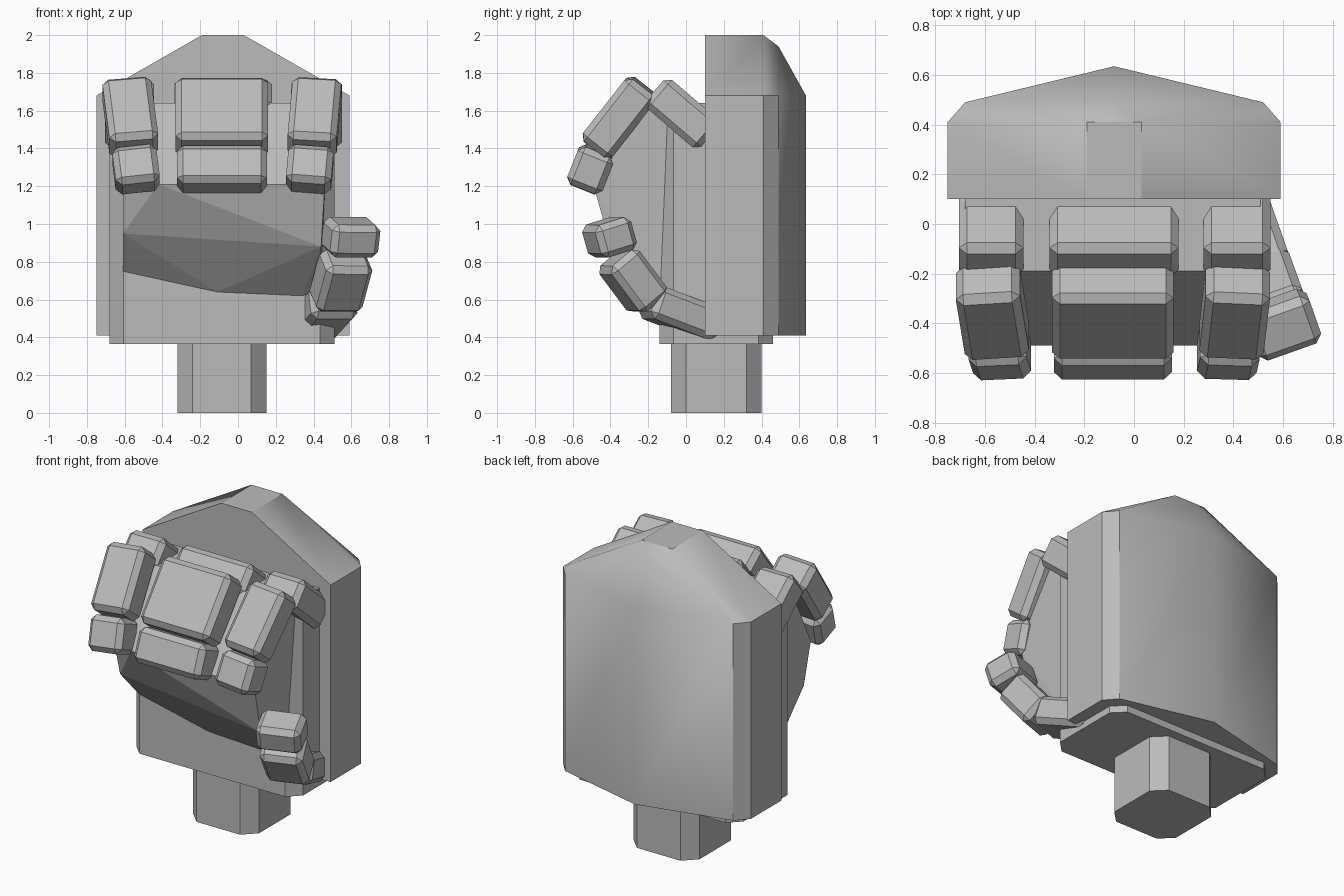
import bpy, bmesh
from mathutils import Vector, Matrix

cube = bpy.data.objects.get("Cube")
if cube:
    bpy.data.objects.remove(cube, do_unlink=True)

grey = bpy.data.materials.new("plain_grey")
grey.use_nodes = True
COLOUR = (0.5, 0.5, 0.5, 1)
grey.diffuse_color = COLOUR
grey.node_tree.nodes["Principled BSDF"].inputs["Base Color"].default_value = COLOUR


def finish(name, bm):
    bmesh.ops.recalc_face_normals(bm, faces=bm.faces)
    mesh = bpy.data.meshes.new(name)
    bm.to_mesh(mesh)
    bm.free()
    mesh.materials.append(grey)
    obj = bpy.data.objects.new(name, mesh)
    bpy.context.collection.objects.link(obj)
    return obj


def hull(name, points):
    """Faceted solid wrapped around a few corner points."""
    bm = bmesh.new()
    for p in points:
        bm.verts.new(p)
    out = bmesh.ops.convex_hull(bm, input=bm.verts)
    spare = {v for v in out["geom_interior"] if isinstance(v, bmesh.types.BMVert)}
    bmesh.ops.delete(bm, geom=list(spare), context="VERTS")
    bmesh.ops.dissolve_limit(bm, angle_limit=0.01, verts=bm.verts, edges=bm.edges)
    return finish(name, bm)


def chamfered_prism(name, x0, x1, y0, y1, z0, z1, c):
    ring = [(x0 + c, y0), (x1 - c, y0), (x1, y0 + c), (x1, y1 - c),
            (x1 - c, y1), (x0 + c, y1), (x0, y1 - c), (x0, y0 + c)]
    return hull(name, [(x, y, z) for x, y in ring for z in (z0, z1)])


def segment(name, centre, axis, side, size, bevel=0.032):
    """Bevelled finger block; size is width, thickness, length along the axis."""
    w = Vector(axis).normalized()
    n = w.cross(Vector(side)).normalized()
    u = n.cross(w)
    bm = bmesh.new()
    bmesh.ops.create_cube(bm, size=1)
    bmesh.ops.scale(bm, vec=size, verts=bm.verts)
    bmesh.ops.bevel(bm, geom=bm.edges[:], offset=bevel, segments=1, affect="EDGES")
    basis = Matrix((u, n, w)).transposed().to_4x4()
    bm.transform(Matrix.Translation(centre) @ basis)
    return finish(name, bm)


# Wrist post and palm block
chamfered_prism("wrist", -0.32, 0.15, -0.08, 0.4, 0, 0.4, 0.08)
chamfered_prism("palm", -0.68, 0.51, -0.14, 0.46, 0.365, 1.64, 0.075)

# Swollen inner palm behind the curled fingers
hull("inner_palm", [
    (-0.61, 0, 0.75), (0.44, 0, 0.65), (-0.61, -0.14, 0.75), (-0.11, -0.14, 0.64),
    (0.34, -0.14, 0.62), (0.44, -0.14, 0.65), (-0.61, -0.33, 0.95), (0.44, -0.4, 0.88),
    (-0.61, -0.4, 1.21), (-0.42, -0.49, 1.21), (0.46, -0.49, 1.21),
    (-0.61, -0.19, 1.64), (0.48, -0.19, 1.64), (-0.61, 0, 1.64), (0.48, 0, 1.64)])

# Back-of-hand armour: gabled slab with a ridged back
gable = [(-0.75, 0.41), (-0.75, 1.68), (-0.19, 2), (0.03, 2), (0.59, 1.68), (0.59, 0.41)]
points = [(x, y, z) for x, z in gable for y in (0.1, 0.41)]
points += [(x, y, z) for x, y in ((-0.68, 0.49), (-0.08, 0.635), (0.52, 0.49))
           for z in (0.41, 1.68)]
points.append((-0.08, 0.49, 1.94))
back_plate = hull("back_plate", points)
bpy.ops.object.select_all(action="DESELECT")
back_plate.select_set(True)
bpy.context.view_layer.objects.active = back_plate
bpy.ops.object.shade_smooth_by_angle(angle=0.5)

# Curled fingers: centre x of each joint, lean, widths
fingers = {
    "right_finger": ((-0.575, -0.57, -0.54), 0.13, (0.26, 0.26, 0.235)),
    "middle_finger": ((-0.08, -0.085, -0.085), 0, (0.52, 0.49, 0.475)),
    "left_finger": ((0.415, 0.405, 0.38), -0.09, (0.27, 0.26, 0.24)),
}
joints = [
    ("base", -0.02, 1.585, (0.76, -0.65), 0.2, 0.38),
    ("middle", -0.353, 1.565, (-0.62, -0.79), 0.2, 0.42),
    ("tip", -0.505, 1.29, (-0.37, -0.93), 0.2, 0.215),
]
for finger, (xs, lean, widths) in fingers.items():
    for i, (part, y, z, (ay, az), thick, length) in enumerate(joints):
        tilt = 0 if part == "base" else lean * -az
        segment(f"{finger}_{part}", (xs[i], y, z), (tilt, ay, az),
                (1, 0, 0), (widths[i], thick, length))

# Thumb, turned outwards
out = (0.94, 0.33, 0)
segment("thumb_base", (0.45, -0.02, 0.525), (0.12, -0.34, 0.13), out, (0.26, 0.18, 0.4))
segment("thumb_middle", (0.545, -0.28, 0.7), (0.065, -0.18, 0.24), out, (0.26, 0.2, 0.31))
segment("thumb_tip", (0.597, -0.405, 0.93), (0.02, -0.05, 0.18), out, (0.27, 0.21, 0.18))
